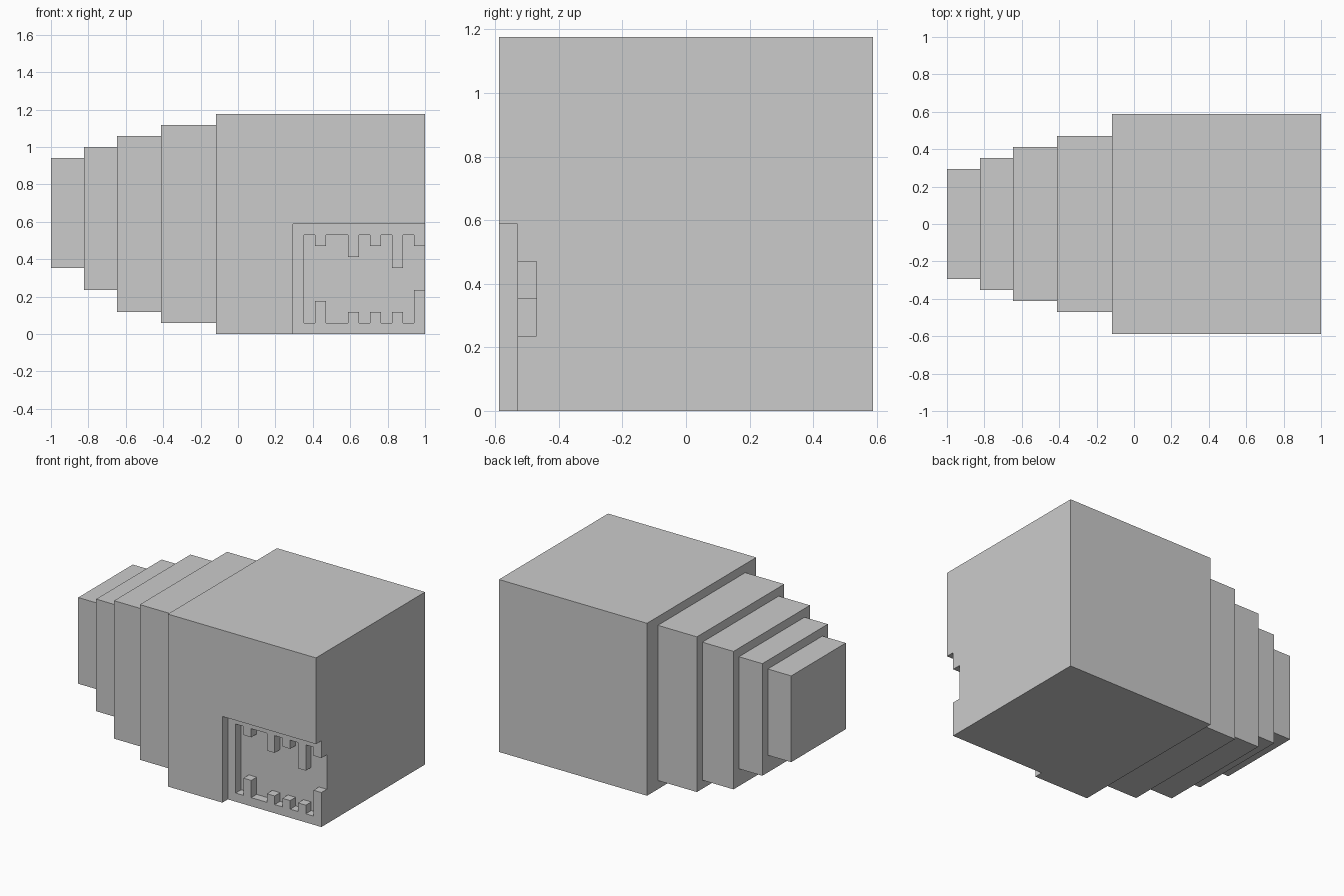
import bpy
import bmesh

if "Cube" in bpy.data.objects:
    bpy.data.objects.remove(bpy.data.objects["Cube"])

U = 1 / 17  # modelling unit: the whole model is 34 units long


def prism(name, profile, y0, y1):
    """Extrude an x/z profile (units, x from the left end) from y0 to y1."""
    bm = bmesh.new()
    face = bm.faces.new([bm.verts.new((x * U - 1, y0 * U, z * U)) for x, z in profile])
    new = bmesh.ops.extrude_face_region(bm, geom=[face])["geom"]
    verts = [v for v in new if isinstance(v, bmesh.types.BMVert)]
    bmesh.ops.translate(bm, verts=verts, vec=(0, (y1 - y0) * U, 0))
    bmesh.ops.recalc_face_normals(bm, faces=bm.faces)
    mesh = bpy.data.meshes.new(name)
    bm.to_mesh(mesh)
    bm.free()
    obj = bpy.data.objects.new(name, mesh)
    bpy.context.collection.objects.link(obj)
    return obj


def block(name, x0, x1, y0, y1, z0, z1):
    return prism(name, [(x0, z0), (x1, z0), (x1, z1), (x0, z1)], y0, y1)


def cut(target, cutter):
    mod = target.modifiers.new(cutter.name, "BOOLEAN")
    mod.operation = "DIFFERENCE"
    mod.solver = "EXACT"
    mod.object = cutter
    bpy.context.view_layer.objects.active = target
    bpy.ops.object.modifier_apply(modifier=mod.name)
    bpy.data.objects.remove(cutter)


# Tapering tail steps: x start, x end, half width, bottom, top
for i, (x0, x1, w, z0, z1) in enumerate([(0, 3, 5, 6, 16), (3, 6, 6, 4, 17),
                                         (6, 10, 7, 2, 18), (10, 15, 8, 1, 19)]):
    block(f"tail_step_{i + 1}", x0, x1, -w, w, z0, z1)

# Main block with a shallow corner recess
body = block("main_block", 15, 34, -10, 10, 0, 20)
cut(body, block("recess_cutter", 22, 35, -11, -9, -1, 10))

# Toothed opening: outline with teeth (left x, tip z), open on the right side
lower = [(24, 3), (27, 2), (29, 2), (31, 2)]
upper = [(24, 8), (27, 7), (29, 8), (31, 6)]


def toothed_edge(teeth, base):
    return [p for x, tip in teeth
            for p in ((x, base), (x, tip), (x + 1, tip), (x + 1, base))]


outline = ([(23, 1)] + toothed_edge(lower, 1) + [(33, 1), (33, 4), (35, 4), (35, 8), (33, 8), (33, 9)]
           + toothed_edge(upper, 9)[::-1] + [(23, 9)])
cut(body, prism("opening_cutter", outline, -9.5, -8))
